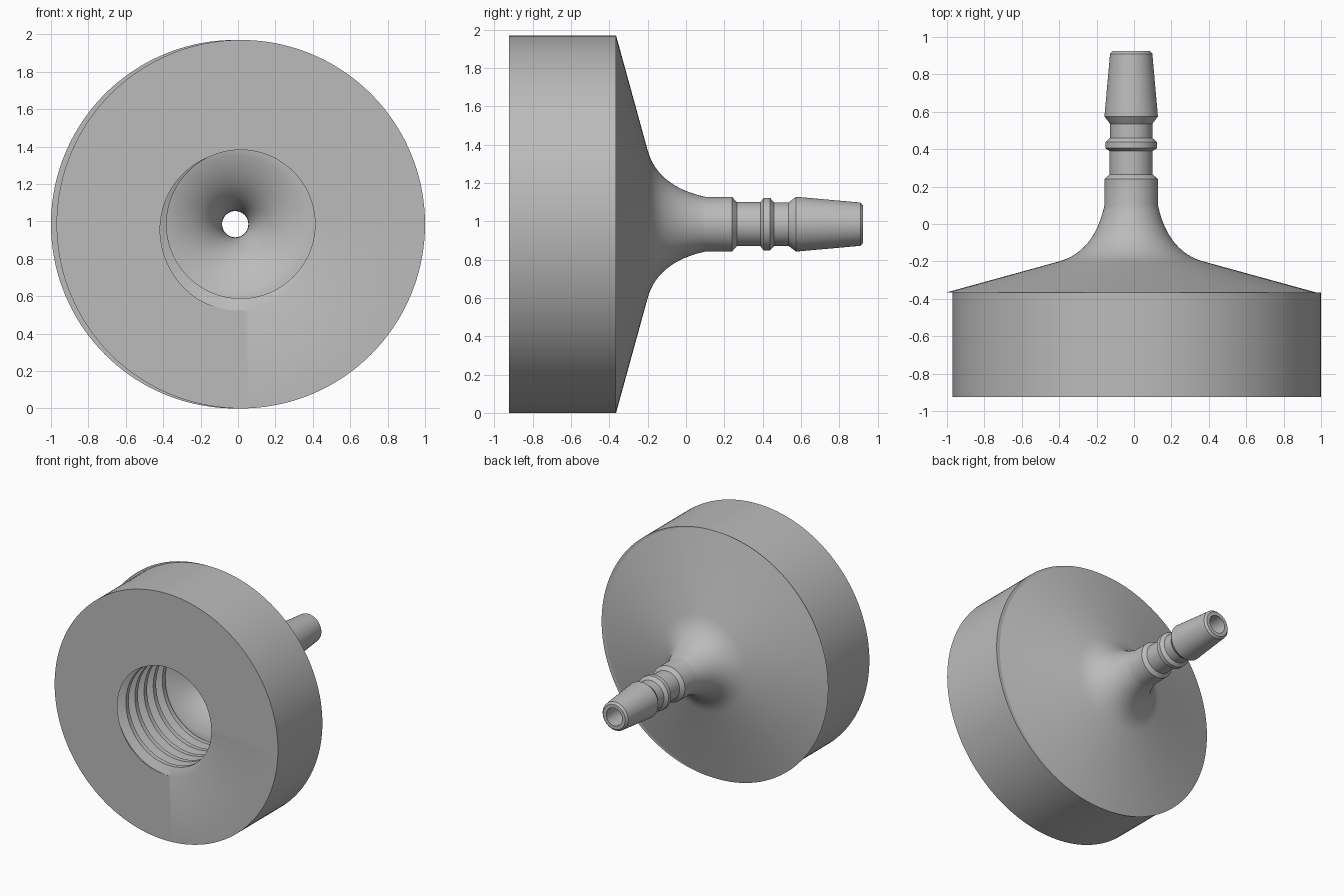
import bpy, bmesh, math
from mathutils import Vector
from mathutils.geometry import interpolate_bezier

if "Cube" in bpy.data.objects:
    bpy.data.objects.remove(bpy.data.objects["Cube"], do_unlink=True)

COLUMNS = 144
RADIUS = 0.985
FRONT, SHOULDER = -0.925, -0.365
OFFSET = 0.015          # the disc and the nozzle sit slightly off each other

grey = bpy.data.materials.new("plain grey")
grey.use_nodes = True
grey.diffuse_color = (0.5, 0.5, 0.5, 1)
grey.node_tree.nodes["Principled BSDF"].inputs["Base Color"].default_value = (0.5, 0.5, 0.5, 1)


def loft_ring(name, centre_x, section):
    """Sweep a closed (radius, y) section around the y axis; it may vary with the turn."""
    bm = bmesh.new()
    columns = []
    for i in range(COLUMNS + 1):
        turn = i / COLUMNS
        a = turn * math.tau
        columns.append([bm.verts.new((centre_x + r * math.cos(a), y, RADIUS + r * math.sin(a)))
                        for r, y in section(turn)])
    for left, right in zip(columns, columns[1:]):
        for j in range(len(left)):
            k = (j + 1) % len(left)
            bm.faces.new((left[j], left[k], right[k], right[j]))
    bmesh.ops.remove_doubles(bm, verts=bm.verts, dist=0.0002)
    bmesh.ops.recalc_face_normals(bm, faces=bm.faces)
    mesh = bpy.data.meshes.new(name)
    bm.to_mesh(mesh)
    bm.free()
    mesh.materials.append(grey)
    obj = bpy.data.objects.new(name, mesh)
    bpy.context.collection.objects.link(obj)
    bpy.ops.object.select_all(action='DESELECT')
    obj.select_set(True)
    bpy.context.view_layer.objects.active = obj
    bpy.ops.object.shade_smooth_by_angle(angle=math.radians(25))
    return obj


# Threaded disc: flat crest, sloping flanks and a narrow root
PITCH, CREST, ROOT = 0.115, 0.397, 0.462
THREAD = [(0, CREST), (0.32, CREST), (0.67, ROOT), (0.76, ROOT), (1, CREST)]


def thread_radius(u):
    u %= 1
    for (u0, r0), (u1, r1) in zip(THREAD, THREAD[1:]):
        if u <= u1:
            return r0 + (r1 - r0) * (u - u0) / (u1 - u0)
    return CREST


def disc_section(turn):
    points = [(RADIUS, FRONT)]
    for k in range(7):
        for u, _ in THREAD[:-1]:
            y = FRONT + PITCH * (k + u - turn)
            y = min(max(y, FRONT), SHOULDER)
            points.append((thread_radius(turn + (y - FRONT) / PITCH), y))
    return points + [(RADIUS, SHOULDER)]


loft_ring("threaded_disc", OFFSET, disc_section)


# Flared back with hose barb and a funnel-shaped bore
def curve(*points, count=16):
    knots = [Vector((r, y, 0)) for r, y in points]
    return [(p.x, p.y) for p in interpolate_bezier(*knots, count)]


flare = curve((0.385, -0.2), (0.22, -0.155), (0.165, 0), (0.143, 0.1))
barb = [(0.143, 0.24), (0.115, 0.265), (0.115, 0.39), (0.138, 0.405), (0.138, 0.438),
        (0.113, 0.46), (0.113, 0.535), (0.143, 0.575), (0.113, 0.91), (0.098, 0.925)]
bore = [(0.07, 0.925)] + curve((0.07, 0), (0.07, -0.22), (0.25, -0.33), (CREST, SHOULDER))
outline = [(RADIUS, SHOULDER)] + flare + barb + bore

loft_ring("flared_hose_nozzle", -OFFSET, lambda turn: outline)
